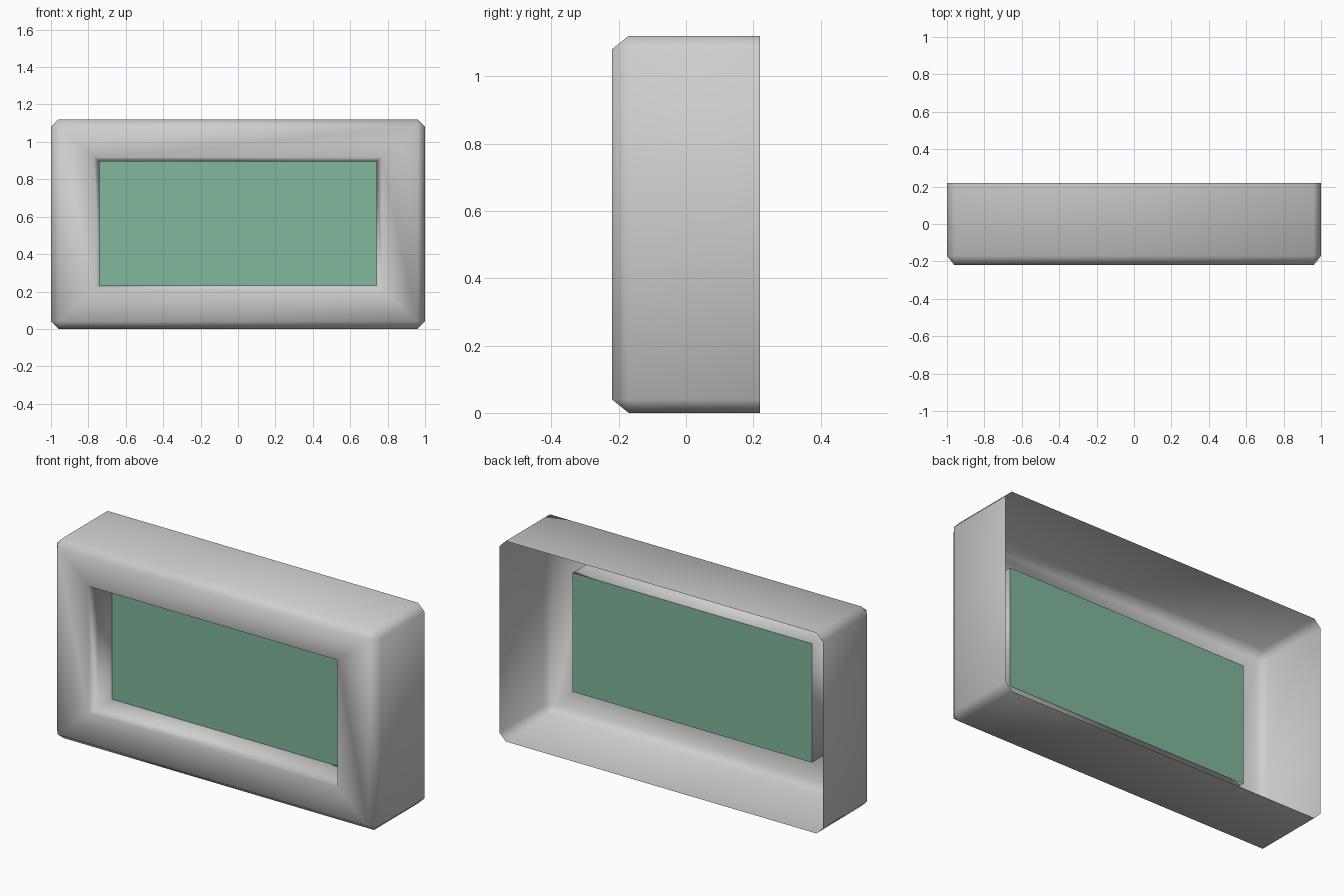
import bpy, bmesh

if "Cube" in bpy.data.objects:
    bpy.data.objects.remove(bpy.data.objects["Cube"])

def material(name, rgb):
    m = bpy.data.materials.new(name)
    m.diffuse_color = (*rgb, 1)
    m.use_nodes = True
    m.node_tree.nodes["Principled BSDF"].inputs["Base Color"].default_value = m.diffuse_color
    return m

grey = material("light grey", (0.62, 0.62, 0.62))
green = material("pane green", (0.22, 0.48, 0.33))

def finish(name, bm, mat, smooth):
    me = bpy.data.meshes.new(name)
    bm.to_mesh(me)
    bm.free()
    me.materials.append(mat)
    for p in me.polygons:
        p.use_smooth = smooth
    ob = bpy.data.objects.new(name, me)
    bpy.context.collection.objects.link(ob)

def rect(bm, x, z0, z1, y):
    return [bm.verts.new((a, y, b)) for a, b in ((-x, z0), (x, z0), (x, z1), (-x, z1))]

def clipped(bm, x, z0, z1, y, c):
    # rectangle with cut corners, two points for each corner
    pts = ((-x, z0 + c), (-x + c, z0), (x - c, z0), (x, z0 + c),
           (x, z1 - c), (x - c, z1), (-x + c, z1), (-x, z1 - c))
    return [bm.verts.new((a, y, b)) for a, b in pts]

def bridge(bm, a, b):
    n = len(a)
    for i in range(n):
        j = (i + 1) % n
        bm.faces.new((a[i], a[j], b[j], b[i]))

W, H, D, C = 1.0, 1.12, 0.22, 0.04
PANE = (0.74, 0.232, 0.896, -0.055)

# frame: thin open-backed shell, bevelled front and recessed opening
bm = bmesh.new()
back = clipped(bm, W, 0, H, D, C)
shoulder = clipped(bm, W, 0, H, -0.17, C)
front = rect(bm, W - C, C, H - C, -D)
mouth = rect(bm, 0.77, 0.21, 0.918, -D)
throat = rect(bm, 0.74, 0.232, 0.896, -0.18)
inner = rect(bm, *PANE)
bridge(bm, back, shoulder)
for i in range(4):
    j = (i + 1) % 4
    bm.faces.new((shoulder[2*i], shoulder[2*i+1], front[i]))
    bm.faces.new((shoulder[2*i+1], shoulder[2*j], front[j], front[i]))
for a, b in ((front, mouth), (mouth, throat), (throat, inner)):
    bridge(bm, a, b)
bmesh.ops.recalc_face_normals(bm, faces=bm.faces)
if shoulder[0].link_faces and sum(f.calc_center_median().dot(f.normal) for f in back[0].link_faces) < 0:
    bmesh.ops.reverse_faces(bm, faces=bm.faces)
finish("frame", bm, grey, True)

# pane closing the recess
bm = bmesh.new()
bm.faces.new(rect(bm, *PANE))
finish("pane", bm, green, False)
